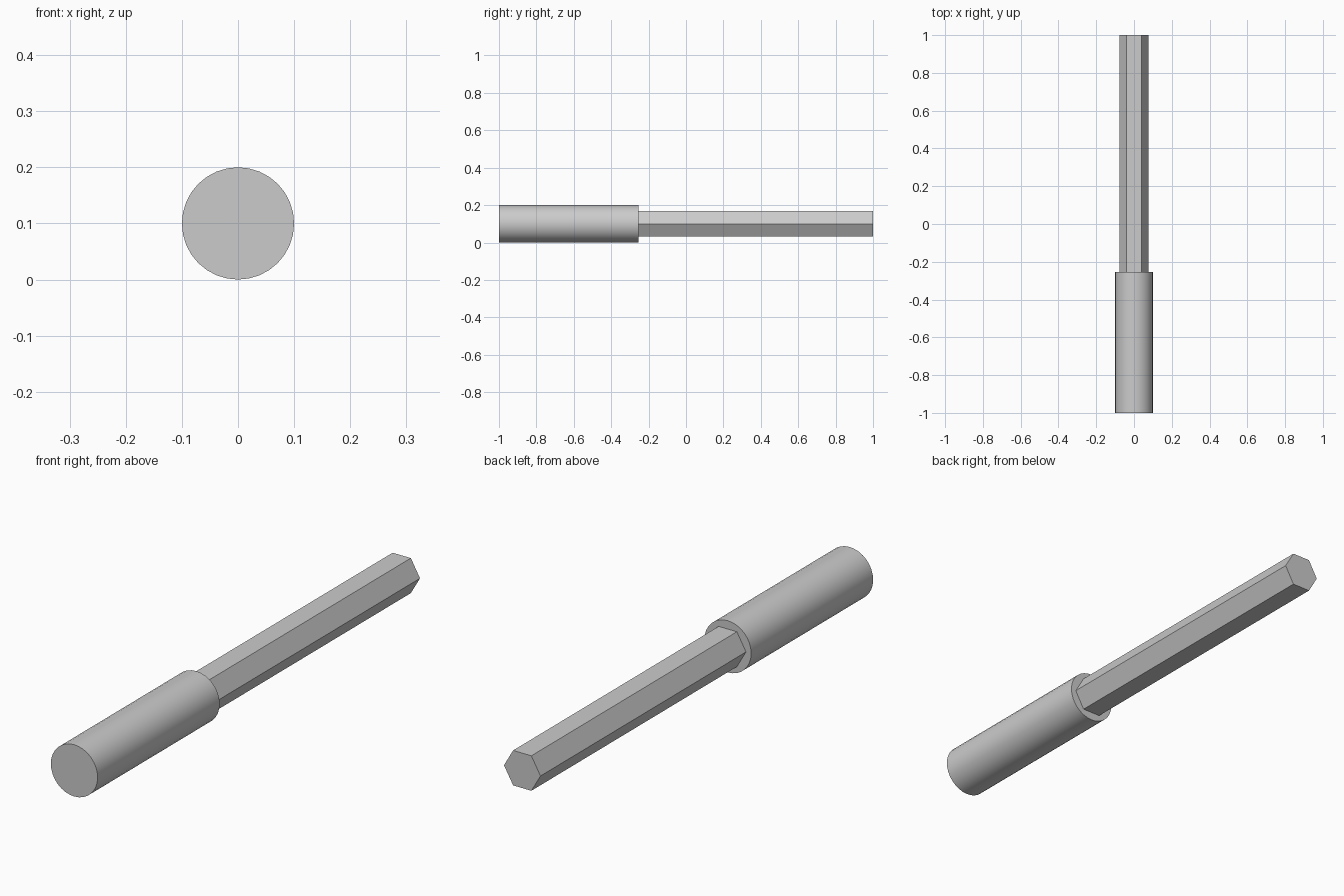
import bpy
import bmesh
from math import cos, sin, pi, radians

cube = bpy.data.objects.get("Cube")
if cube:
    bpy.data.objects.remove(cube, do_unlink=True)

AXIS_Z = 0.1

grey = bpy.data.materials.new("plain_grey")
grey.use_nodes = True
colour = (0.6, 0.6, 0.6, 1)
grey.diffuse_color = colour
grey.node_tree.nodes["Principled BSDF"].inputs["Base Color"].default_value = colour


def rod(name, sides, radius, y_start, y_end, smooth=False):
    """Regular prism lying along y, with a corner on +x."""
    bm = bmesh.new()
    ring = [bm.verts.new((radius * cos(2 * pi * i / sides), y_start,
                          AXIS_Z + radius * sin(2 * pi * i / sides)))
            for i in range(sides)]
    cap = bm.faces.new(ring)
    grown = bmesh.ops.extrude_face_region(bm, geom=[cap], use_keep_orig=True)
    moved = [g for g in grown["geom"] if isinstance(g, bmesh.types.BMVert)]
    bmesh.ops.translate(bm, verts=moved, vec=(0, y_end - y_start, 0))
    bmesh.ops.recalc_face_normals(bm, faces=bm.faces[:])
    mesh = bpy.data.meshes.new(name)
    bm.to_mesh(mesh)
    bm.free()
    mesh.materials.append(grey)
    obj = bpy.data.objects.new(name, mesh)
    bpy.context.collection.objects.link(obj)
    if smooth:
        bpy.ops.object.select_all(action='DESELECT')
        obj.select_set(True)
        bpy.context.view_layer.objects.active = obj
        bpy.ops.object.shade_smooth_by_angle(angle=radians(30))
    return obj


# Round handle at the front, six-sided shaft behind it
rod("round_handle", 32, 0.1, -1, -0.255, smooth=True)
rod("hex_shaft", 6, 0.078, -0.255, 1)
